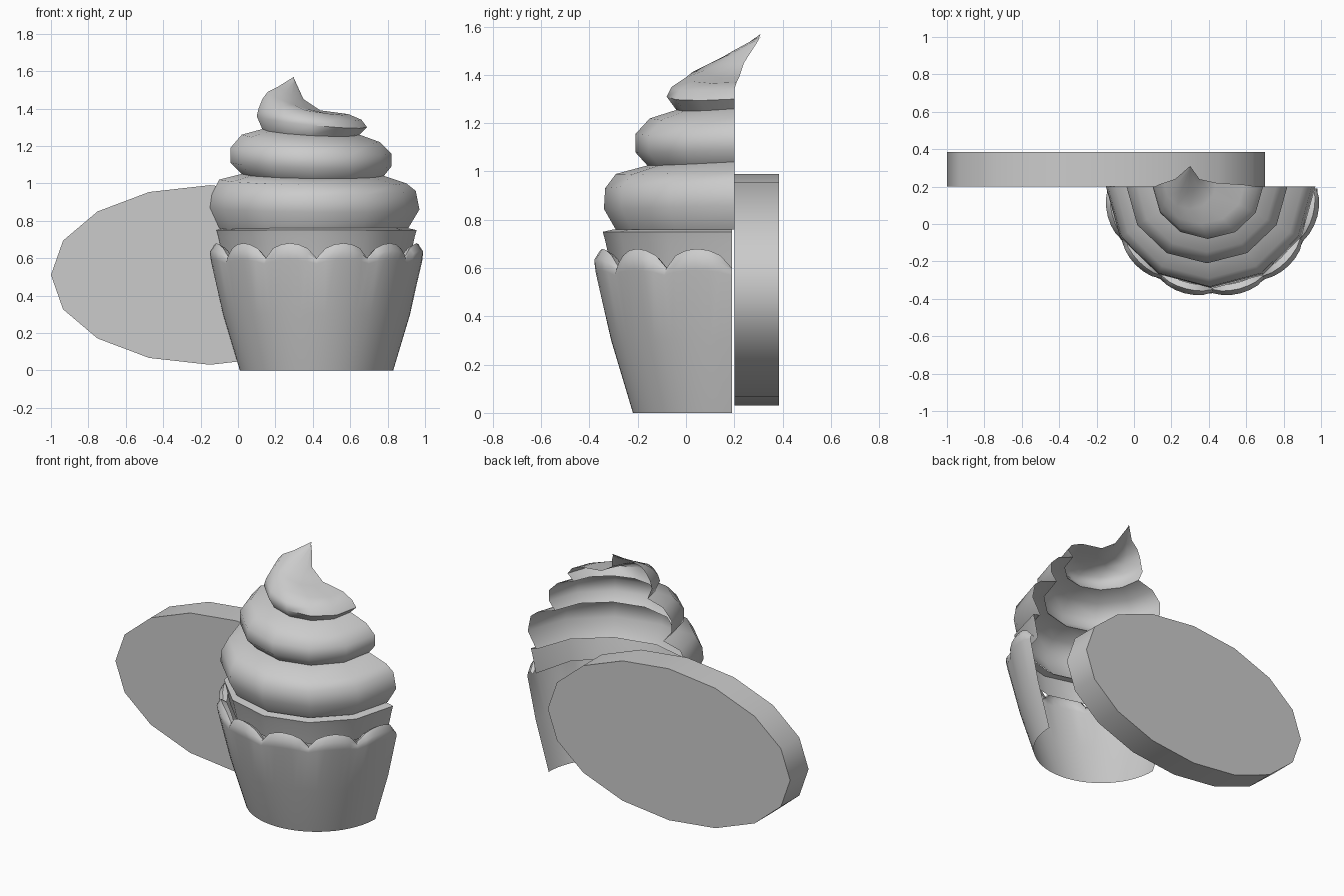
import bpy, math

cube = bpy.data.objects.get("Cube")
if cube:
    bpy.data.objects.remove(cube)

grey = bpy.data.materials.new("plain_grey")
grey.use_nodes = True
grey.diffuse_color = (0.6, 0.6, 0.6, 1)
grey.node_tree.nodes["Principled BSDF"].inputs["Base Color"].default_value = (0.6, 0.6, 0.6, 1)

BACK = 0.19    # plane where the cake is cut in half
MID = 0.42     # x of the cake's axis


def make(name, verts, faces, angle):
    mesh = bpy.data.meshes.new(name)
    mesh.from_pydata(verts, [], faces)
    mesh.materials.append(grey)
    obj = bpy.data.objects.new(name, mesh)
    bpy.context.collection.objects.link(obj)
    bpy.ops.object.select_all(action='DESELECT')
    obj.select_set(True)
    bpy.context.view_layer.objects.active = obj
    bpy.ops.object.shade_smooth_by_angle(angle=math.radians(angle))
    return obj


def half_shell(name, rings, angle):
    """Bridge open half rings, listed from bottom to top."""
    n = len(rings[0])
    verts = [p for ring in rings for p in ring]
    faces = [(k * n + i + 1, k * n + i, k * n + n + i, k * n + n + i + 1)
             for k in range(len(rings) - 1) for i in range(n - 1)]
    return make(name, verts, faces, angle)


def arc(r, z, steps=6):
    return [(MID + r * math.cos(math.pi * i / steps),
             BACK - r * math.sin(math.pi * i / steps), z) for i in range(steps + 1)]


# Cup wall with a scalloped lip that rolls inward
STEPS, LOBES = 36, 6


def lip(radius, puff, base, rise):
    ring = []
    for i in range(STEPS + 1):
        a = math.pi * i / STEPS
        lobe = abs(math.sin(LOBES * a)) ** 0.6
        r = radius + puff * lobe
        ring.append((MID + r * math.cos(a), BACK - r * math.sin(a), base + rise * lobe))
    return ring


wall = [arc(r, z, STEPS) for r, z in ((0.41, 0), (0.5, 0.3))]
scallops = [lip(0.56, 0.01, 0.57, 0.02), lip(0.555, 0.025, 0.59, 0.05),
            lip(0.54, 0.015, 0.6, 0.08), lip(0.52, 0, 0.59, 0.07)]
half_shell("cup", wall + scallops, 50)

# Flat collar between cup and frosting
half_shell("frosting_collar", [arc(r, z) for r, z in
           ((0.5, 0.6), (0.525, 0.715), (0.535, 0.75), (0.49, 0.76))], 30)

# Swirled frosting: left x, right x, back y, front y, left z, right z
swirl = [
    (-0.1, 0.91, 0.2, -0.28, 0.76, 0.76),
    (-0.15, 0.97, 0.2, -0.34, 0.87, 0.86),
    (-0.14, 0.95, 0.2, -0.335, 0.94, 0.96),
    (-0.1, 0.9, 0.2, -0.29, 1.02, 1.0),
    (0.02, 0.78, 0.2, -0.16, 1.05, 1.04),
    (-0.04, 0.82, 0.2, -0.21, 1.11, 1.09),
    (-0.04, 0.82, 0.2, -0.21, 1.19, 1.16),
    (0.02, 0.76, 0.2, -0.15, 1.26, 1.22),
    (0.13, 0.65, 0.2, -0.04, 1.29, 1.26),
    (0.1, 0.69, 0.2, -0.08, 1.36, 1.3),
    (0.11, 0.66, 0.2, -0.06, 1.4, 1.34),
    (0.13, 0.59, 0.21, 0.0, 1.45, 1.37),
    (0.16, 0.44, 0.22, 0.08, 1.49, 1.39),
    (0.22, 0.35, 0.24, 0.17, 1.52, 1.45),
    (0.3, 0.3, 0.31, 0.3, 1.57, 1.56)]
rings = []
for left, right, back, front, zl, zr in swirl:
    ring = []
    for i in range(7):
        c, s = math.cos(math.pi * i / 6), math.sin(math.pi * i / 6)
        ring.append(((left + right) / 2 + c * (right - left) / 2, back + s * (front - back),
                     (zl + zr) / 2 + c * (zr - zl) / 2 - 0.02 * s))
    rings.append(ring)
half_shell("frosting_swirl", rings, 60)

# Oval backing plate
N = 16
oval = [(-0.15 + 0.85 * math.cos(math.tau * i / N), 0.51 + 0.48 * math.sin(math.tau * i / N))
        for i in range(N)]
plate = [(x, y, z) for y in (0.2, 0.385) for x, z in oval]
sides = [(i, i + N, (i + 1) % N + N, (i + 1) % N) for i in range(N)]
make("backing_plate", plate, sides + [range(N), range(2 * N - 1, N - 1, -1)], 40)
